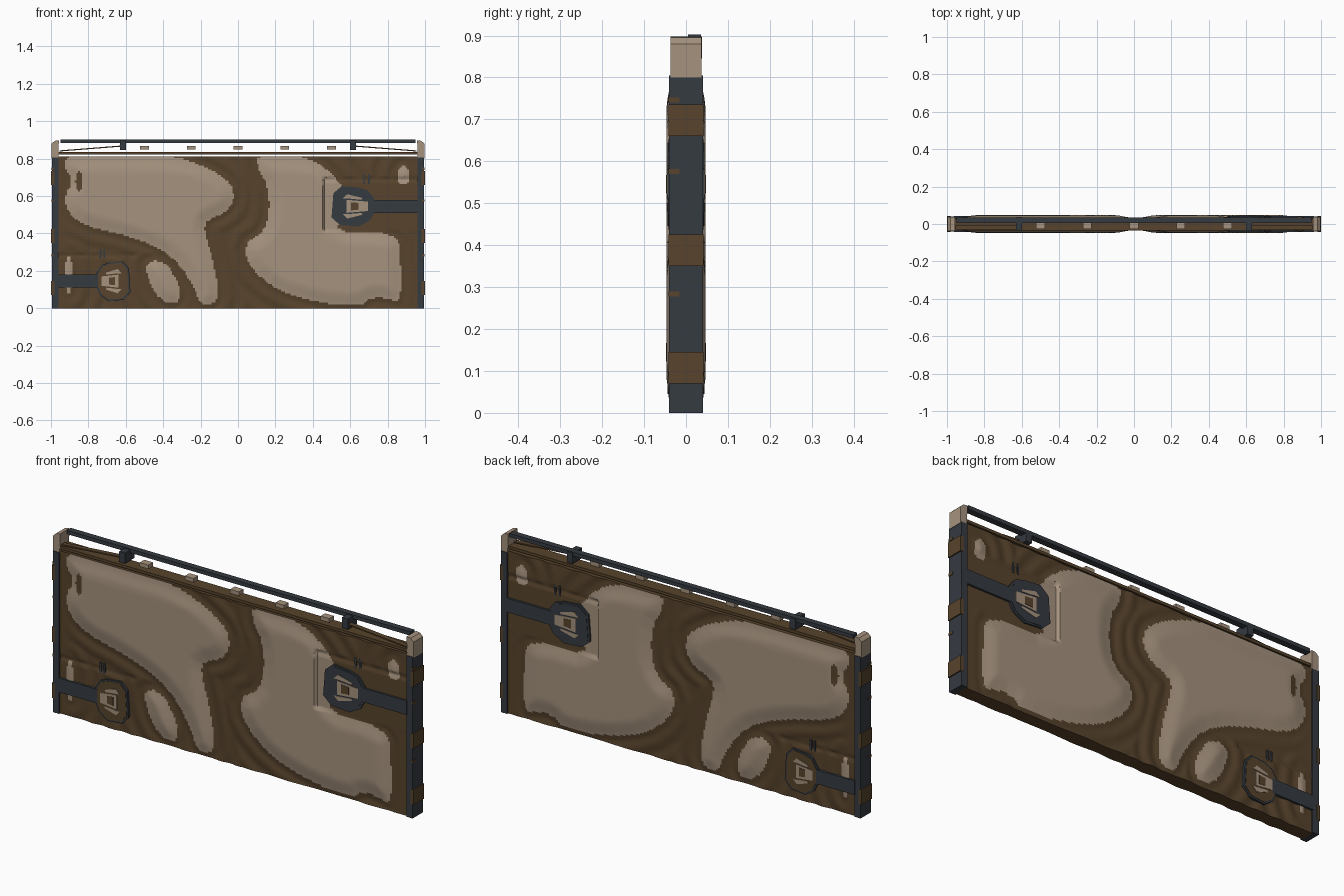
import bpy, bmesh, math
from mathutils import Vector

if "Cube" in bpy.data.objects:
    bpy.data.objects.remove(bpy.data.objects["Cube"])


def material(name, rgb):
    m = bpy.data.materials.new(name)
    m.use_nodes = True
    m.diffuse_color = (*rgb, 1)
    m.node_tree.nodes["Principled BSDF"].inputs["Base Color"].default_value = (*rgb, 1)
    return m


BROWN = material("brown cloth", (.095, .056, .025))
TAN = material("tan", (.38, .29, .21))
SLATE = material("dark slate", (.036, .043, .053))


def add_object(name, bm, mats, mirror="", angle=30):
    mesh = bpy.data.meshes.new(name)
    bm.to_mesh(mesh)
    bm.free()
    for m in mats:
        mesh.materials.append(m)
    mesh.shade_smooth()
    mesh.set_sharp_from_angle(angle=math.radians(angle))
    obj = bpy.data.objects.new(name, mesh)
    bpy.context.collection.objects.link(obj)
    if mirror:
        mod = obj.modifiers.new("Mirror", 'MIRROR')
        mod.use_axis = ["X" in mirror, "Y" in mirror, False]
    return obj


def prism(name, outline, y0, y1, mat, mirror=""):
    """Extrude an x-z outline from y0 to y1."""
    bm = bmesh.new()
    face = bm.faces.new([bm.verts.new((x, y0, z)) for x, z in outline])
    ext = bmesh.ops.extrude_face_region(bm, geom=[face])
    verts = [v for v in ext["geom"] if isinstance(v, bmesh.types.BMVert)]
    bmesh.ops.translate(bm, verts=verts, vec=(0, y1 - y0, 0))
    bmesh.ops.recalc_face_normals(bm, faces=bm.faces)
    return add_object(name, bm, [mat], mirror)


def rect(x0, x1, z0, z1):
    return [(x0, z0), (x1, z0), (x1, z1), (x0, z1)]


# ---- Cloth patches, in hundredths, with corners cut once to round them
def rounded(points):
    pts = [Vector(p) / 100 for p in points]
    out = []
    for a, b in zip(pts, pts[1:] + pts[:1]):
        out += [a.lerp(b, .25), a.lerp(b, .75)]
    return out


def ellipse(x, z, rx, rz, n=14):
    return [Vector((x + rx * math.cos(i * math.tau / n), z + rz * math.sin(i * math.tau / n)))
            for i in range(n)]


left_patch = rounded([
    (-94, 77), (-89, 82), (-40, 82), (-26, 79), (-12, 73), (-3, 66), (-2, 57), (-7, 51),
    (-17, 47), (-18, 41), (-14, 28), (-10, 8), (-13, 2), (-20, 2), (-23, 10), (-30, 22),
    (-41, 32), (-60, 39), (-82, 44), (-91, 51), (-93, 60), (-88, 68)])
right_patch = rounded([
    (10, 82), (30, 82), (43, 78), (52, 70), (57, 63), (57, 50), (52, 41), (76, 41),
    (86, 37), (87, 27), (87, 3), (81, 5), (72, 6), (65, 1), (42, 3), (20, 10),
    (6, 22), (3, 34), (14, 41), (17, 52), (16, 66), (11, 73)])
low_patch = rounded([(-50, 22), (-46, 26), (-38, 24), (-31, 12), (-31, 4), (-37, 2), (-45, 8)])
patches = [left_patch, right_patch, low_patch,
           ellipse(-.905, .18, .022, .1), ellipse(.885, .71, .035, .05)]
spot = ellipse(-.85, .68, .02, .055)


def signed_distance(p, poly):
    """Distance to the outline, positive inside."""
    best, inside = 9, False
    px, pz = p
    ax, az = poly[-1]
    for bx, bz in poly:
        dx, dz = bx - ax, bz - az
        t = max(0, min(1, ((px - ax) * dx + (pz - az) * dz) / (dx * dx + dz * dz)))
        best = min(best, (px - ax - t * dx) ** 2 + (pz - az - t * dz) ** 2)
        if (az > pz) != (bz > pz) and px < ax + (pz - az) * dx / dz:
            inside = not inside
        ax, az = bx, bz
    return math.sqrt(best) * (1 if inside else -1)


def smooth(t):
    t = max(0, min(1, t))
    return t * t * (3 - 2 * t)


def cloth_depth(x, z, d):
    puff = smooth((d + .02) / .1)
    fold = .003 * math.sin(d * 75) * smooth(-d / .03)
    depth = .033 + .014 * puff + fold * smooth((.95 - abs(x)) / .1)
    # flattened recess behind the upper clasp, and two pressed seams
    if x > .46 and .41 < z < .69:
        depth = .034
    if (x > .46 and abs(z - .69) < .008) or (x < -.55 and abs(z - .285) < .008):
        depth = .029
    # taper toward the top hem
    return depth - .008 * puff * smooth((z - .71) / .1)


# ---- Padded cloth panel: one half, mirrored front to back
W, H, TOP, NX, NZ = .965, .0, .812, 192, 82
bm = bmesh.new()
grid = []
for j in range(-1, NZ + 2):
    row = []
    for i in range(-1, NX + 2):
        x = -W + 2 * W * max(0, min(NX, i)) / NX
        z = H + (TOP - H) * max(0, min(NZ, j)) / NZ
        rim = i in (-1, NX + 1) or j in (-1, NZ + 1)
        d = 0 if rim else max(signed_distance((x, z), p) for p in patches)
        row.append(bm.verts.new((x, 0 if rim else -cloth_depth(x, z, d), z)))
    grid.append(row)
for r0, r1 in zip(grid, grid[1:]):
    for i in range(len(r0) - 1):
        f = bm.faces.new((r0[i], r0[i + 1], r1[i + 1], r1[i]))
        c = f.calc_center_median()
        p = (c.x, c.z)
        tan = any(signed_distance(p, q) > 0 for q in patches) and signed_distance(p, spot) < 0
        f.material_index = int(tan and c.y < -.02)
add_object("cloth_panel", bm, [BROWN, TAN], "Y", 50)

# ---- End posts with caps, wrapped bands and small tabs
prism("end_post", rect(.96, .994, 0, .805), -.041, .041, SLATE, "X")
prism("post_cap", [(.96, .8), (.996, .8), (.996, .88), (.98, .895), (.958, .898)],
      -.037, .037, TAN, "X")
for z in (.07, .35, .66):
    prism("post_band", rect(.982, 1, z, z + .075), -.042, .042, BROWN, "X")
for z in (.278, .57, .74):
    prism("post_tab", rect(.985, .997, z, z + .012), -.042, -.016, BROWN, "X")

# ---- Top hem, rail, brackets, cleats and sloping cords
prism("top_hem", rect(-.96, .96, .821, .835), -.035, .03, BROWN)
prism("top_rail", rect(-.95, .95, .884, .903), .005, .036, SLATE)
prism("rail_bracket", rect(.6, .632, .845, .898), -.035, .038, SLATE, "X")
for i in range(-2, 3):
    prism("cleat", rect(i * .25 - .024, i * .25 + .024, .848, .868), -.028, .008, TAN)
prism("sloping_cord", [(.625, .864), (.955, .838), (.955, .844), (.625, .87)],
      -.03, -.005, BROWN, "X")


# ---- Strap clasps on both faces; u runs toward the strap
def clasp(cx, cz, side, size, end, body):
    def place(pts):
        return [(cx + side * u * size, cz + w) for u, w in pts]

    def part(name, pts, depth, mat):
        prism(name, place(pts), -.025, -depth, mat, "Y")

    disc = [(-.115, -.06), (-.07, -.1), (.03, -.108), (.09, -.075), (.115, -.03),
            (.115, .04), (.08, .085), (.03, .1), (-.06, .108), (-.105, .07)]
    part("clasp_rim", disc, .042, SLATE)
    part("clasp_disc", [(u * .9, w * .92) for u, w in disc], .044, body)
    prism("clasp_strap", rect(*sorted((cx + side * .085 * size, side * end)),
                              cz - .035, cz + .035), -.025, -.044, SLATE, "Y")
    part("buckle_plate", [(-.035, -.035), (.08, -.025), (.08, .025), (-.035, .035)], .046, TAN)
    part("buckle_slot", [(-.012, -.022), (.03, -.018), (.03, .018), (-.012, .022)], .0475, BROWN)
    for s in (-1, 1):
        part("buckle_lug", [(-.055, s * .042), (-.03, s * .065), (.05, s * .045),
                            (.045, s * .035), (-.03, s * .042)], .046, TAN)
    # stitched ticks above the clasp
    for u in (.06, .085):
        x = cx + side * u * size
        prism("stitch", rect(x - .005, x + .005, cz + .12, cz + .17), -.03, -.037, SLATE, "Y")


clasp(.615, .545, 1, 1, .962, SLATE)
clasp(-.667, .145, -1, .8, .962, BROWN)
